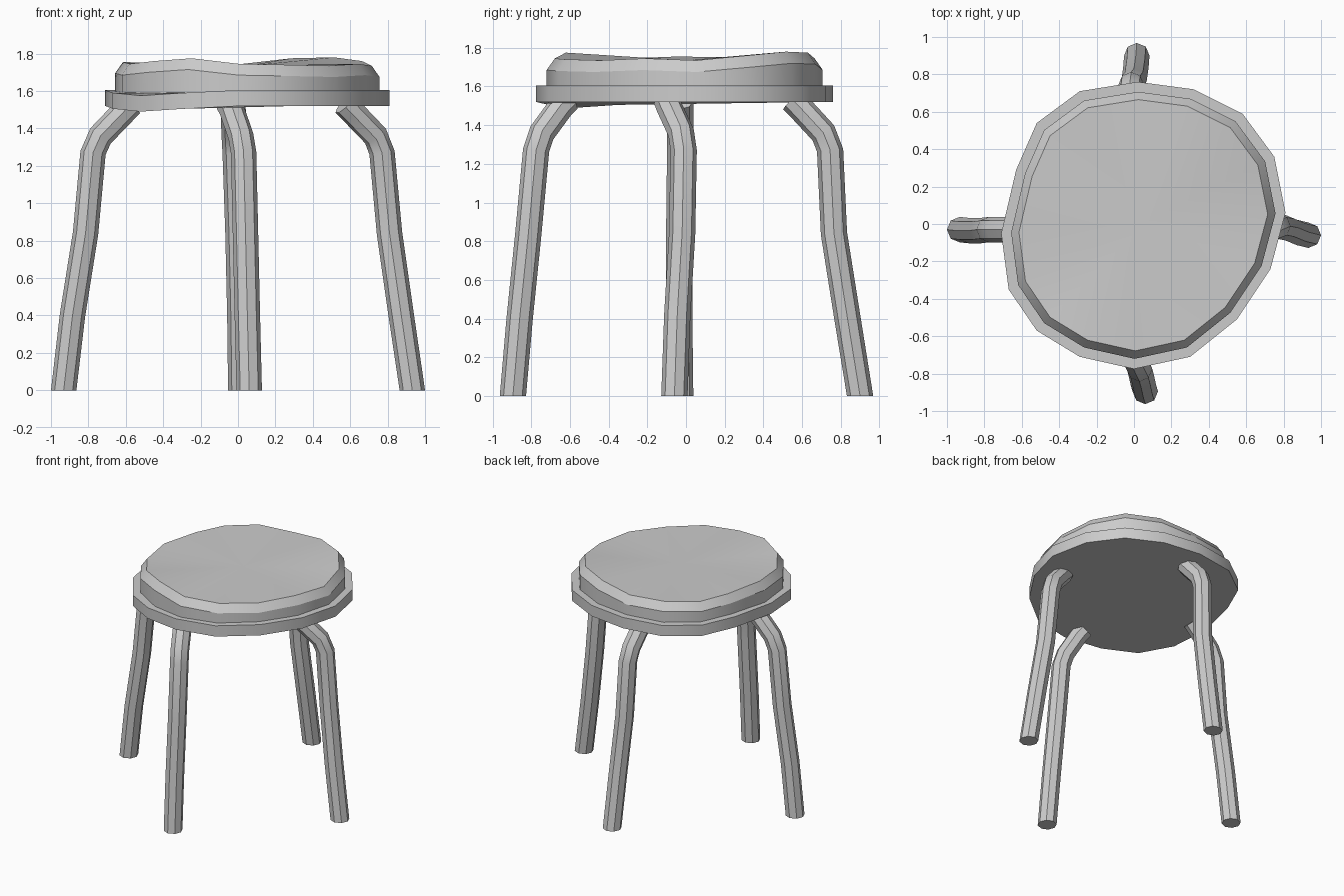
import bpy, bmesh, math
from mathutils import Vector

if "Cube" in bpy.data.objects:
    bpy.data.objects.remove(bpy.data.objects["Cube"])


def finish(bm, name):
    bmesh.ops.recalc_face_normals(bm, faces=bm.faces[:])
    mesh = bpy.data.meshes.new(name)
    bm.to_mesh(mesh)
    bm.free()
    ob = bpy.data.objects.new(name, mesh)
    bpy.context.collection.objects.link(ob)
    bpy.ops.object.select_all(action='DESELECT')
    ob.select_set(True)
    bpy.context.view_layer.objects.active = ob
    bpy.ops.object.shade_smooth_by_angle(angle=math.radians(30))
    return ob


def loft(name, rings, peak=None):
    """Skin a stack of rings; cap the ends, the top as a fan when peak is given."""
    bm = bmesh.new()
    loops = [[bm.verts.new(p) for p in ring] for ring in rings]
    n = len(loops[0])
    for a, b in zip(loops, loops[1:]):
        for i in range(n):
            j = (i + 1) % n
            bm.faces.new((a[i], a[j], b[j], b[i]))
    bm.faces.new(loops[0])
    if peak:
        c = bm.verts.new(peak)
        for i in range(n):
            bm.faces.new((loops[-1][i], loops[-1][(i + 1) % n], c))
    else:
        bm.faces.new(loops[-1])
    return finish(bm, name)


# Uneven 16-sided seat outline, clockwise from the back
OUTLINE = [(.02, .76), (.32, .72), (.58, .59), (.75, .36), (.81, .06), (.73, -.24),
           (.55, -.51), (.30, -.71), (.0, -.775), (-.29, -.71), (-.52, -.57),
           (-.67, -.35), (-.71, -.05), (-.63, .29), (-.52, .54), (-.29, .71)]
SAG = {9: -.015, 10: -.03, 11: -.015}
CREST = [1.745, 1.775, 1.78, 1.76, 1.735, 1.745, 1.735, 1.74,
         1.745, 1.775, 1.76, 1.745, 1.755, 1.75, 1.745, 1.75]


def seat_ring(scale, heights):
    return [(.05 + (x - .05) * scale, y * scale, z)
            for (x, y), z in zip(OUTLINE, heights)]


def level(z):
    return [z + SAG.get(i, 0) for i in range(16)]


# Seat plate and wavy cushion
loft("seat_plate", [seat_ring(1, level(1.52)), seat_ring(1, level(1.605))])
loft("seat_cushion",
     [seat_ring(.93, level(1.59)),
      seat_ring(.93, [z - .06 for z in CREST]),
      seat_ring(.875, CREST)],
     peak=(.05, 0, 1.735))


def leg(name, path, radius=.068, sides=8):
    pts = [Vector(p) for p in path]
    rings = []
    for k, p in enumerate(pts):
        t = (pts[min(k + 1, len(pts) - 1)] - pts[max(k - 1, 0)]).normalized()
        if k == 0:
            t = Vector((0, 0, 1))  # flat foot
        turn = Vector((0, 0, 1)).rotation_difference(t)
        rings.append([p + turn @ Vector((radius * math.cos(a), radius * math.sin(a), 0))
                      for a in (math.tau * i / sides for i in range(sides))])
    loft(name, rings)


# Bent tube legs, from foot to seat
leg("left_leg", [(-.932, -.03, 0), (-.885, -.035, .4), (-.815, -.035, .84),
                 (-.775, -.03, 1.27), (-.735, -.03, 1.36), (-.61, -.03, 1.49), (-.57, -.03, 1.53)])
leg("right_leg", [(.932, -.06, 0), (.87, -.045, .42), (.81, -.02, .84),
                  (.77, -.012, 1.27), (.735, -.025, 1.36), (.61, -.085, 1.49), (.57, -.1, 1.53)])
leg("front_leg", [(.06, -.895, 0), (.05, -.86, .4), (.04, -.815, .84),
                  (.03, -.775, 1.27), (.015, -.745, 1.36), (-.03, -.65, 1.49), (-.05, -.61, 1.53)])
leg("back_leg", [(.015, .9, 0), (.01, .835, .4), (0, .765, .84),
                 (-.015, .745, 1.27), (-.02, .71, 1.36), (-.025, .59, 1.49), (-.03, .55, 1.53)])
